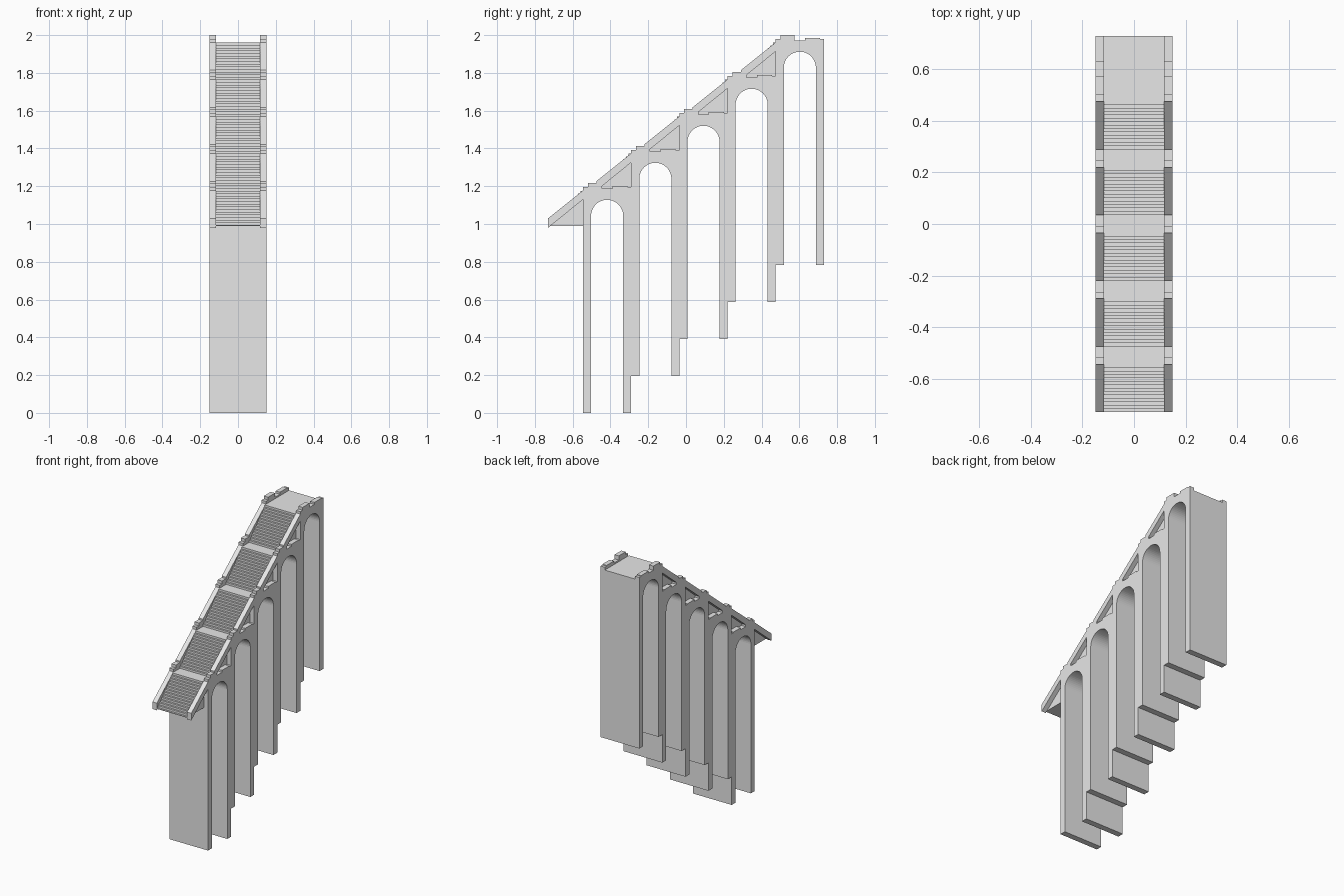
import bpy, bmesh, math

cube = bpy.data.objects.get("Cube")
if cube:
    bpy.data.objects.remove(cube, do_unlink=True)

BAYS = 5
RUN, RISE = 0.255, 0.196      # offset from one bay to the next
START = -0.545                # front of the first pier
HALF, INNER = 0.15, 0.117     # outer and inner half widths
PIER, DECK = 0.0425, 1.176
FLIGHT, STEPS = 0.185, 14

stone = bpy.data.materials.new("grey stone")
stone.use_nodes = True
stone.diffuse_color = (0.8, 0.8, 0.8, 1)
stone.node_tree.nodes["Principled BSDF"].inputs["Base Color"].default_value = (0.8, 0.8, 0.8, 1)


def extrude(name, outline, x0, x1, bay):
    """Extrude a (y, z) outline from x0 to x1 and place it on its bay."""
    bm = bmesh.new()
    face = bm.faces.new([bm.verts.new((x0, y, z)) for y, z in outline])
    side = bmesh.ops.extrude_face_region(bm, geom=[face])
    moved = [v for v in side["geom"] if isinstance(v, bmesh.types.BMVert)]
    bmesh.ops.translate(bm, verts=moved, vec=(x1 - x0, 0, 0))
    bmesh.ops.recalc_face_normals(bm, faces=bm.faces)
    mesh = bpy.data.meshes.new(name)
    bm.to_mesh(mesh)
    bm.free()
    mesh.materials.append(stone)
    obj = bpy.data.objects.new(name, mesh)
    obj.location = (0, START + bay * RUN, bay * RISE)
    bpy.context.collection.objects.link(obj)
    return obj


# Arched wall outline: two piers joined by a round arch under a flat deck
radius = RUN / 2 - PIER
spring = 1.128 - radius
arch = [(RUN / 2 - radius * math.cos(math.pi * i / 24),
         spring + radius * math.sin(math.pi * i / 24)) for i in range(25)]
wall = ([(0, DECK), (0, 0), (PIER, 0)] + arch +
        [(RUN - PIER, 0), (RUN, 0), (RUN, DECK)])

# Stepped parapet outline along the landing
parapet = [(0, DECK)]
y = 0
for end, top in ((0.025, 1.196), (0.1, 1.216), (0.155, 1.187), (0.235, 1.201), (RUN, 1.196)):
    parapet += [(y, top), (end, top)]
    y = end
parapet.append((RUN, DECK))

# Sloping rail beside each flight
stringer = [(-FLIGHT, 0.98), (-FLIGHT, 1.03), (0, 1.178), (0, 1.13)]


def stair_outline(base):
    points = [(0, base), (-FLIGHT, base)]
    for k in range(STEPS):
        z = 0.98 + RISE * (k + 1) / STEPS
        points += [(-FLIGHT + FLIGHT * k / STEPS, z),
                   (-FLIGHT + FLIGHT * (k + 1) / STEPS, z)]
    return points


for bay in range(BAYS):
    n = bay + 1
    extrude(f"arched_wall_{n}", wall, -HALF, HALF, bay)
    extrude(f"stair_flight_{n}", stair_outline(0.975 if bay else 0.99), -INNER, INNER, bay)
    for label, sign in (("left", 1), ("right", -1)):
        extrude(f"{label}_parapet_{n}", parapet, sign * INNER, sign * HALF, bay)
        extrude(f"{label}_stair_rail_{n}", stringer, sign * INNER, sign * HALF, bay)
